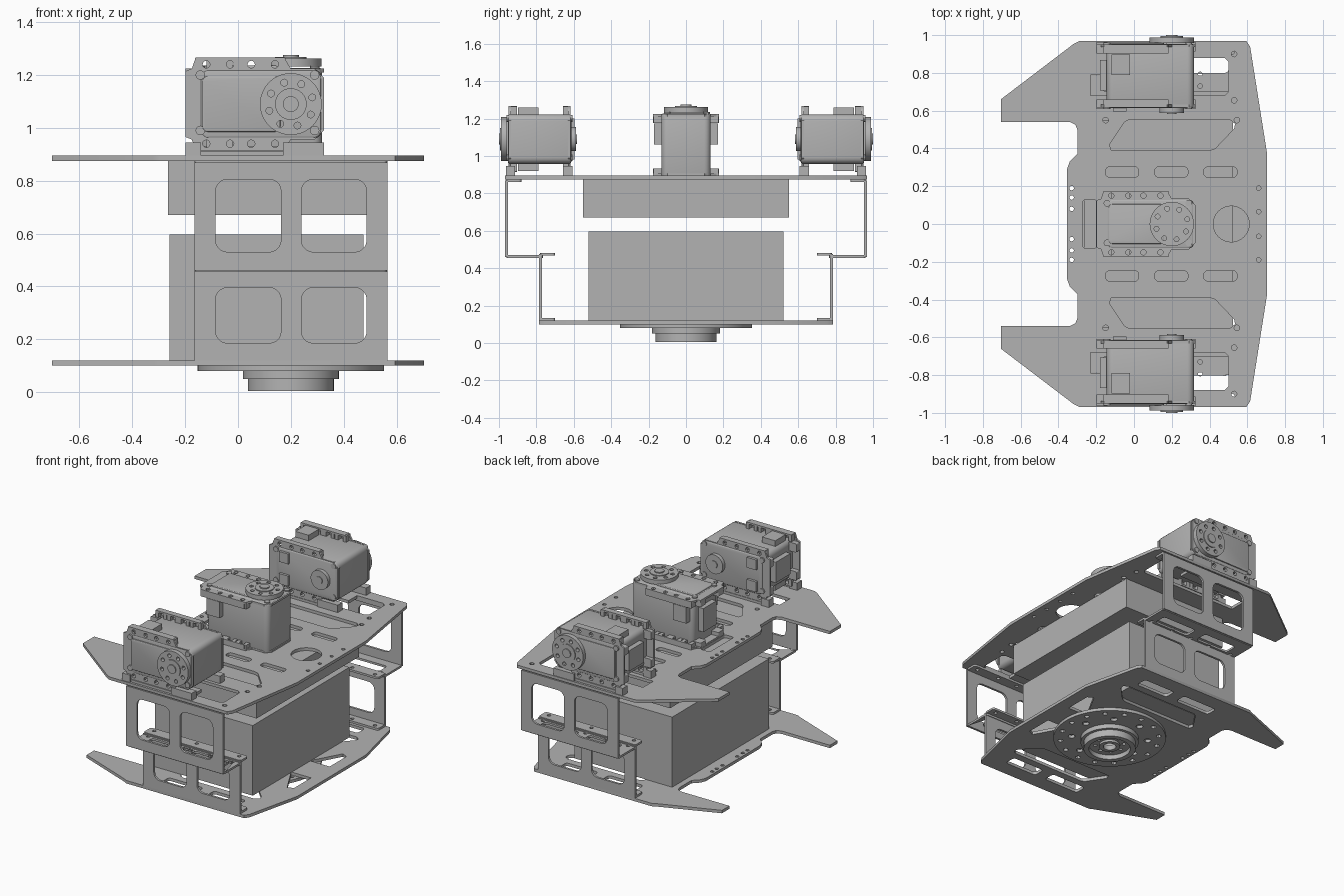
import bpy, bmesh, math
from mathutils import Matrix

cube = bpy.data.objects.get("Cube")
if cube:
    bpy.data.objects.remove(cube)

grey = bpy.data.materials.new("plain grey")
grey.use_nodes = True
tone = (0.45, 0.45, 0.45, 1)
grey.diffuse_color = tone
grey.node_tree.nodes["Principled BSDF"].inputs["Base Color"].default_value = tone


# Outline helpers
def circle(x, y, r, n=24):
    return [(x + r * math.cos(math.tau * i / n), y + r * math.sin(math.tau * i / n)) for i in range(n)]


def ring(x, y, radius, r, count, start=0.0):
    return [circle(px, py, r, 12) for px, py in
            circle_turned(x, y, radius, count, start)]


def circle_turned(x, y, radius, count, start):
    angles = [start + math.tau * i / count for i in range(count)]
    return [(x + radius * math.cos(a), y + radius * math.sin(a)) for a in angles]


def rect(x0, x1, y0, y1, r=0.0):
    if r == 0:
        return [(x0, y0), (x1, y0), (x1, y1), (x0, y1)]
    pts = []
    corners = [(x1 - r, y1 - r), (x0 + r, y1 - r), (x0 + r, y0 + r), (x1 - r, y0 + r)]
    for k, (cx, cy) in enumerate(corners):
        for i in range(6):
            a = math.pi / 2 * (k + i / 5)
            pts.append((cx + r * math.cos(a), cy + r * math.sin(a)))
    return pts


def flip(loop):
    return [(x, -y) for x, y in reversed(loop)]


def both(loops):
    return loops + [flip(l) for l in loops]


# Solid plate from an outline and its holes, raised from low to high
def plate(name, loops, low, high, place=Matrix(), bevel=0.0):
    curve = bpy.data.curves.new(name, "CURVE")
    curve.dimensions, curve.fill_mode = "2D", "BOTH"
    curve.extrude = (high - low) / 2
    for loop in loops:
        s = curve.splines.new("POLY")
        s.points.add(len(loop) - 1)
        for p, (x, y) in zip(s.points, loop):
            p.co = (x, y, 0, 1)
        s.use_cyclic_u = True
    temp = bpy.data.objects.new(name, curve)
    bpy.context.collection.objects.link(temp)
    bpy.context.view_layer.update()
    mesh = bpy.data.meshes.new_from_object(temp.evaluated_get(bpy.context.evaluated_depsgraph_get()))
    bpy.data.objects.remove(temp)
    mesh.transform(place @ Matrix.Translation((0, 0, (low + high) / 2)))
    bm = bmesh.new()
    bm.from_mesh(mesh)
    bmesh.ops.remove_doubles(bm, verts=bm.verts, dist=0.0002)
    if len(loops) == 1:
        bmesh.ops.dissolve_limit(bm, angle_limit=0.01, verts=bm.verts, edges=bm.edges)
    if bevel:
        sharp = [e for e in bm.edges if e.calc_face_angle(0) > 0.6]
        bmesh.ops.bevel(bm, geom=sharp, offset=bevel, segments=3, profile=0.5, affect="EDGES")
    bmesh.ops.recalc_face_normals(bm, faces=bm.faces)
    bm.to_mesh(mesh)
    bm.free()
    mesh.materials.clear()
    mesh.materials.append(grey)
    obj = bpy.data.objects.new(name, mesh)
    bpy.context.collection.objects.link(obj)
    bpy.ops.object.select_all(action="DESELECT")
    obj.select_set(True)
    bpy.context.view_layer.objects.active = obj
    bpy.ops.object.shade_smooth_by_angle(angle=math.radians(30))
    return obj


# Deck outlines, half drawn and mirrored
def deck_outline(width, tip):
    half = [(0.705, 0.37), (0.615, width - 0.03), (0.595, width), (-0.29, width), (-0.32, width - 0.015),
            (-0.705, tip), (-0.705, 0.54), (-0.34, 0.54), (-0.31, 0.525), (-0.3, 0.5),
            (-0.3, 0.37), (-0.34, 0.33), (-0.355, 0.29)]
    return half + flip(half)


trapezoid = [(-0.13, 0.42), (-0.05, 0.54), (-0.03, 0.55), (0.51, 0.55), (0.535, 0.53),
             (0.53, 0.505), (0.43, 0.4), (0.4, 0.39), (-0.12, 0.39)]
slots = [rect(x, x + 0.175, 0.248, 0.302, 0.02) for x in (-0.15, 0.11, 0.37)]
tiny = [circle(x, y, 0.012, 12) for x, y in
        [(0.66, 0.19), (0.66, 0.065), (-0.33, 0.19), (-0.33, 0.14), (-0.33, 0.08)]]
servo_hole = [(-0.23, 0.68), (0.48, 0.68), (0.5, 0.7), (0.5, 0.86), (0.48, 0.88),
              (0.28, 0.88), (0.28, 0.79), (-0.23, 0.79)]
bolts = [circle(x, y, 0.015, 12) for x, y in [(0.53, 0.9), (0.53, 0.655), (0.545, 0.55), (-0.15, 0.55)]]
plate("upper_deck", [deck_outline(0.968, 0.66), circle(0.515, 0, 0.095, 32), rect(-0.27, -0.2, -0.13, 0.13, 0.015)]
      + both([trapezoid, servo_hole] + slots + tiny + bolts), 0.875, 0.895)

triangle = [(0.47, 0.1), (0.62, 0.1), (0.62, 0.28), (0.58, 0.3)]
lower_windows = [rect(-0.1, 0.16, 0.6, 0.68, 0.02), rect(0.24, 0.48, 0.6, 0.68, 0.02)]
plate("lower_deck", [deck_outline(0.785, 0.62)] + both([trapezoid, triangle] + lower_windows + tiny[2:]), 0.1, 0.12)

# Equipment boxes between the decks
plate("lower_box", [rect(-0.26, 0.475, -0.52, 0.52)], 0.12, 0.597)
plate("upper_box", [rect(-0.265, 0.525, -0.55, 0.55)], 0.67, 0.875)

# Turntable flange and hub under the lower deck
plate("turntable_flange", [circle(0.2, 0, 0.353, 64), circle(0.2, 0, 0.1, 32)]
      + ring(0.2, 0, 0.31, 0.016, 16) + ring(0.2, 0, 0.24, 0.022, 8, 0.2), 0.08, 0.1)
plate("hub_collar", [circle(0.2, 0, 0.182, 48), circle(0.2, 0, 0.13, 48)], 0.05, 0.082)
plate("hub_rim", [circle(0.2, 0, 0.163, 48), circle(0.2, 0, 0.13, 48)], 0.004, 0.052)
plate("hub_floor", [circle(0.2, 0, 0.132, 48), circle(0.2, 0, 0.045)] + ring(0.2, 0, 0.09, 0.012, 8), 0.035, 0.055)
plate("hub_core", [circle(0.2, 0, 0.065), circle(0.2, 0, 0.04)], 0.02, 0.055)


# Side brackets
def bracket_side(name, side, y, z0, z1, w0, w1):
    place = Matrix(((1, 0, 0, 0), (0, 0, side, 0), (0, 1, 0, 0), (0, 0, 0, 1)))
    windows = [rect(a, b, w0, w1, 0.045) for a, b in ((-0.085, 0.163), (0.24, 0.487))]
    plate(name, [rect(-0.165, 0.565, z0, z1)] + windows, y - 0.015, y, place)


def shelf(name, side, y0, y1, z, extra=()):
    loops = [rect(-0.165, 0.565, y0, y1, 0.015)] + list(extra)
    loops += [circle(x, y0 + 0.03, 0.012, 12) for x in (-0.12, 0.05, 0.2, 0.35, 0.52)]
    plate(name, loops if side > 0 else [flip(l) for l in loops], z, z + 0.014)


for side, tag in ((-1, "front"), (1, "back")):
    bracket_side(tag + "_upper_bracket", side, 0.967, 0.46, 0.868, 0.53, 0.805)
    shelf(tag + "_upper_lip", side, 0.88, 0.96, 0.861)
    openings = [rect(a, b, 0.8, 0.89, 0.02) for a, b in ((-0.085, 0.163), (0.24, 0.5))]
    shelf(tag + "_step", side, 0.765, 0.96, 0.455, openings)
    bracket_side(tag + "_lower_bracket", side, 0.785, 0.12, 0.475, 0.185, 0.395)
    shelf(tag + "_lower_bracket_top", side, 0.7, 0.78, 0.468)
    shelf(tag + "_lower_bracket_foot", side, 0.7, 0.78, 0.12)


# Servo: u runs along the body, v across it, w along the shaft
def servo(tag, place):
    def part(name, loops, low, high, bevel=0.0):
        plate(tag + "_servo_" + name, loops, low, high, place, bevel)

    part("body", [rect(-0.145, 0.318, -0.132, 0.132, 0.035)], 0.005, 0.345, 0.012)
    notches = [-0.12, -0.03, 0.05, 0.14]
    half = [(0.325, 0.1), (0.29, 0.134), (0.2, 0.134), (0.175, 0.176), (-0.16, 0.176), (-0.175, 0.134), (-0.198, 0.125)]
    edge_holes = [circle(x, 0.15, 0.014, 12) for x in notches]
    for name, w in (("inner", 0.01), ("outer", 0.328)):
        part(name + "_flange", [half + flip(half)] + both(edge_holes), w, w + 0.014)
        inward = (0.01, 0.05) if name == "inner" else (0.295, 0.342)
        for s in (-1, 1):
            for i, x in enumerate(notches):
                for d in (-0.03, 0.03):
                    part(f"{name}_tooth", [rect(x + d - 0.012, x + d + 0.012, min(s * 0.13, s * 0.174),
                                                max(s * 0.13, s * 0.174))], *inward)
            part(name + "_edge_rail", [rect(-0.16, 0.17, min(s * 0.164, s * 0.176), max(s * 0.164, s * 0.176))], *inward)
            part(name + "_end_clip", [rect(-0.198, -0.14, s * 0.095 - 0.03, s * 0.095 + 0.03, 0.008)], *inward)
        screws = [circle(x, y, 0.018, 12) for x in (-0.143, 0.29) for y in (-0.1, 0.11)]
        for loop in screws:
            part(name + "_screw", [loop], *((0.34, 0.352) if name == "outer" else (0.0, 0.012)))
    # Raised cover, horn and idler
    part("cover", [rect(-0.135, 0.16, -0.105, 0.105, 0.02)], 0.34, 0.354, 0.005)
    part("end_plug", [rect(-0.18, -0.14, -0.07, 0.07)], 0.1, 0.26)
    part("horn", [circle(0.2, 0, 0.117, 48)] + ring(0.2, 0, 0.085, 0.013, 8, 0.3), 0.35, 0.38)
    part("horn_boss", [circle(0.2, 0, 0.06, 32)], 0.375, 0.386)
    part("horn_screw", [circle(0.2, 0, 0.03)], 0.38, 0.393)
    part("idler", [circle(0.2, 0, 0.065, 32)], -0.02, 0.012)
    part("idler_screw", [circle(0.2, 0, 0.025)], -0.026, -0.015)
    for s in (-1, 1):
        part("socket", [rect(-0.11, -0.04, s * 0.075 - 0.035, s * 0.075 + 0.035)], -0.012, 0.012)
        part("side_plug", [rect(-0.12, -0.02, s * 0.145 - 0.025, s * 0.145 + 0.025)], 0.18, 0.29)


def foot_blocks(tag, place):
    for w in (0.0, 0.305):
        for u0, u1 in ((-0.198, -0.14), (0.17, 0.325)):
            plate(tag + "_servo_foot", [rect(u0, u1, -0.195, -0.145)], w, w + 0.05, place)
        plate(tag + "_servo_foot_bar", [rect(-0.198, 0.325, -0.195, -0.178)], w + 0.01, w + 0.04, place)


for side, tag in ((-1, "front"), (1, "back")):
    place = Matrix(((1, 0, 0, 0), (0, 0, side, side * 0.608), (0, 1, 0, 1.09), (0, 0, 0, 1)))
    servo(tag, place)
    foot_blocks(tag, place)
servo("centre", Matrix.Translation((0, 0, 0.882)))
